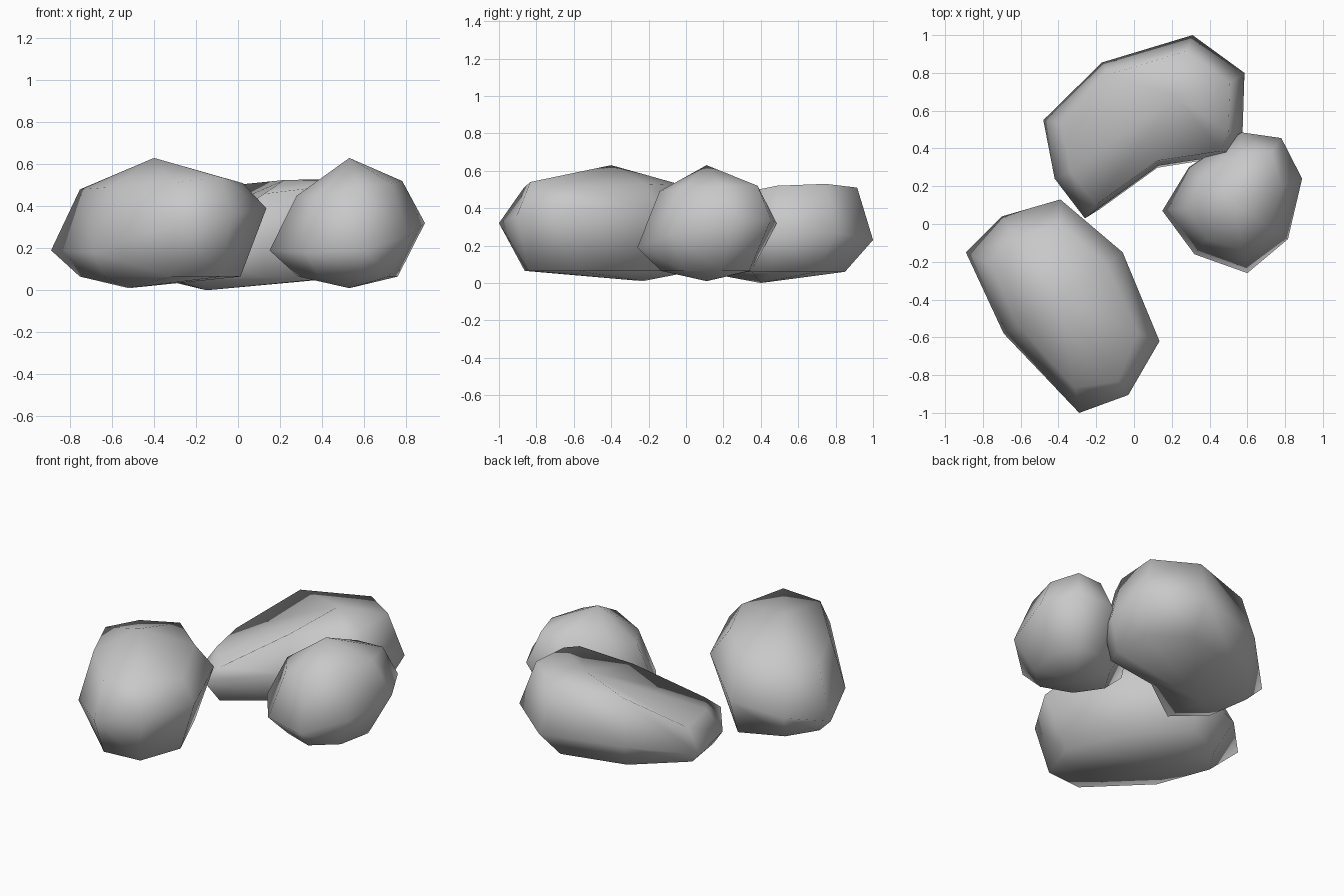
import bpy
import bmesh

cube = bpy.data.objects.get("Cube")
if cube:
    bpy.data.objects.remove(cube, do_unlink=True)

# Single stone colour
GREY = (0.58, 0.58, 0.58, 1)
stone = bpy.data.materials.new("stone_grey")
stone.use_nodes = True
stone.diffuse_color = GREY
stone.node_tree.nodes["Principled BSDF"].inputs["Base Color"].default_value = GREY


def make_rock(name, girth, top_centre, base_centre, base_height, peak, foot):
    """Faceted boulder: girth points are
    (x, y, girth height, shoulder height, base scale, shoulder scale)."""
    bm = bmesh.new()

    def ring(centre, scale, height):
        cx, cy = centre
        return [bm.verts.new((cx + (p[0] - cx) * scale(p),
                              cy + (p[1] - cy) * scale(p),
                              height(p))) for p in girth]

    rings = [ring(base_centre, lambda p: p[4], lambda p: base_height),
             ring(top_centre, lambda p: 1, lambda p: p[2]),
             ring(top_centre, lambda p: p[5], lambda p: p[3])]
    top, bottom = bm.verts.new(peak), bm.verts.new(foot)
    count = len(girth)
    for i in range(count):
        j = (i + 1) % count
        for low, high in zip(rings, rings[1:]):
            bm.faces.new((low[i], low[j], high[j], high[i]))
        bm.faces.new((rings[-1][i], rings[-1][j], top))
        bm.faces.new((rings[0][j], rings[0][i], bottom))
    bmesh.ops.recalc_face_normals(bm, faces=bm.faces)
    for face in bm.faces:
        face.smooth = True
    mesh = bpy.data.meshes.new(name)
    bm.to_mesh(mesh)
    bm.free()
    mesh.materials.append(stone)
    rock = bpy.data.objects.new(name, mesh)
    bpy.context.collection.objects.link(rock)
    return rock


# Large oval boulder
make_rock("front_rock",
          [(-.89, -.15, .19, .48, .72, .72), (-.70, .04, .23, .5, .8, .75),
           (-.39, .13, .29, .52, .86, .75), (-.06, -.15, .39, .53, .76, .75),
           (.135, -.62, .39, .51, .77, .79), (-.03, -.905, .36, .54, .86, .85),
           (-.29, -1, .32, .51, .75, .77), (-.69, -.58, .18, .49, .8, .74)],
          top_centre=(-.4, -.42),
          base_centre=(-.4, -.45), base_height=.065,
          peak=(-.4, -.4, .63), foot=(-.52, -.23, .01))

# Long bent boulder with a low tapering end
make_rock("back_rock",
          [(-.48, .55, .14, .28, .86, .84), (-.17, .855, .22, .49, .83, .84),
           (.31, 1, .23, .51, .8, .84), (.585, .80, .27, .53, .82, .84),
           (.575, .49, .25, .52, .85, .84), (.53, .37, .23, .5, .85, .84),
           (.13, .31, .22, .46, .8, .84), (-.26, .03, .18, .25, .78, .84),
           (-.42, .24, .15, .28, .88, .84)],
          top_centre=(.1, .47),
          base_centre=(.1, .25), base_height=.06,
          peak=(.22, .68, .525), foot=(-.15, .4, 0))

# Small round boulder
make_rock("side_rock",
          [(.15, .07, .19, .45, .64, .66), (.29, .30, .26, .48, .64, .7),
           (.57, .485, .32, .52, .64, .7), (.78, .455, .34, .52, .66, .79),
           (.89, .24, .32, .52, .64, .7), (.815, -.08, .26, .51, .66, .7),
           (.6, -.26, .19, .49, .66, .68), (.32, -.16, .18, .45, .66, .7)],
          top_centre=(.53, .11),
          base_centre=(.53, .11), base_height=.065,
          peak=(.53, .11, .63), foot=(.53, .11, .01))
